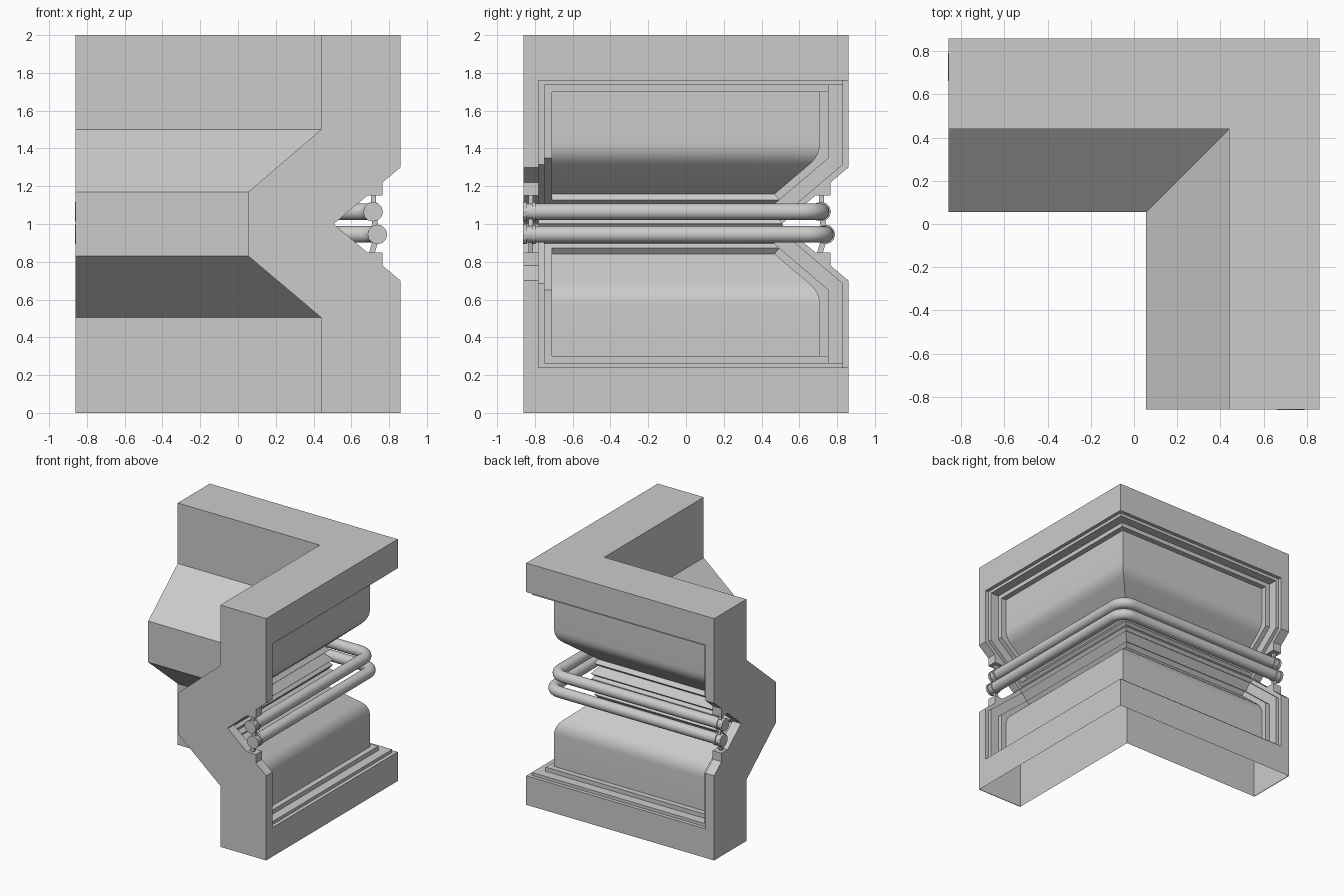
import bpy, bmesh, math
from mathutils import Vector

cube = bpy.data.objects.get("Cube")
if cube:
    bpy.data.objects.remove(cube, do_unlink=True)

grey = bpy.data.materials.new("light grey")
grey.use_nodes = True
grey.diffuse_color = (0.6, 0.6, 0.6, 1)
grey.node_tree.nodes["Principled BSDF"].inputs["Base Color"].default_value = (0.6, 0.6, 0.6, 1)


def finish(name, bm, smooth=False):
    bmesh.ops.recalc_face_normals(bm, faces=bm.faces)
    mesh = bpy.data.meshes.new(name)
    bm.to_mesh(mesh)
    bm.free()
    mesh.materials.append(grey)
    ob = bpy.data.objects.new(name, mesh)
    bpy.context.collection.objects.link(ob)
    if smooth:
        bpy.ops.object.select_all(action='DESELECT')
        ob.select_set(True)
        bpy.context.view_layer.objects.active = ob
        bpy.ops.object.shade_smooth_by_angle()
    return ob


def sweep(name, profile, end, closed=False, bend=None, mid=None):
    """Sweep a (depth, height) profile round the corner, mitred or bent."""
    stations = [lambda d: (-end, d)]
    if bend is None:
        stations.append(lambda d: (d, d))
    else:
        c = mid - bend
        for i in range(9):
            a = math.pi / 2 * (1 - i / 8)
            stations.append(lambda d, a=a: (c + (d - c) * math.cos(a), c + (d - c) * math.sin(a)))
    stations.append(lambda d: (d, -end))
    bm = bmesh.new()
    rows = [[bm.verts.new((*st(d), z)) for d, z in profile] for st in stations]
    n = len(profile)
    for r0, r1 in zip(rows, rows[1:]):
        for i in range(n if closed else n - 1):
            j = (i + 1) % n
            bm.faces.new((r0[i], r0[j], r1[j], r1[i]))
    if closed:
        bm.faces.new(rows[0])
        bm.faces.new(rows[-1])
    return finish(name, bm, True)


def end_prism(name, poly, t0, t1, smooth=False):
    """Extrude a (depth, height) polygon at the free end of both wings."""
    for wing in ("back", "left"):
        bm = bmesh.new()
        rows = [[bm.verts.new((-t, d, z) if wing == "back" else (d, -t, z)) for d, z in poly]
                for t in (t0, t1)]
        n = len(poly)
        for i in range(n):
            j = (i + 1) % n
            bm.faces.new((rows[0][i], rows[0][j], rows[1][j], rows[1][i]))
        bm.faces.new(rows[0])
        bm.faces.new(rows[1])
        finish(wing + "_" + name, bm, smooth)


def flip(points):
    return [(d, 2 - z) for d, z in points]


def disc(d, z, r, sides=20):
    return [(d + r * math.cos(math.tau * i / sides), z + r * math.sin(math.tau * i / sides))
            for i in range(sides)]


# Sloped recess geometry: apex of the outer V, slope direction and inward normal
apex = Vector((0.51, 1.003))
along = Vector((0.35, 0.297)).normalized()
inward = Vector((-along.y, along.x))


def slope(offset, run):
    return tuple(apex + inward * offset + along * run)


def bend_point(offset, depth):
    run = (depth - apex.x - inward.x * offset) / along.x
    return slope(offset, run)


# Three rim levels: depth, top height, slope offset, run along slope, end position
depths = (0.86, 0.83, 0.755, 0.71)
tops = (1.76, 1.735, 1.70)
offsets = (0, 0.03, 0.105, 0.145)
runs = (0, 0.03, 0.07)
ends = (0.78, 0.75, 0.71)

# Stepped recess profile with a rounded panel bend
steps = []
for k in range(3):
    steps += [(depths[k], tops[k]), (depths[k + 1], tops[k])]
corner = Vector(bend_point(offsets[3], depths[3]))
p0, p2 = corner + Vector((0, 0.07)), corner - along * 0.07
for i in range(7):
    u = i / 6
    steps.append(tuple(p0 * (1 - u) ** 2 + corner * 2 * u * (1 - u) + p2 * u * u))
for k in (2, 1, 0):
    steps += [slope(offsets[k + 1], runs[k]), slope(offsets[k], runs[k])]

# Wall shell, open underneath
inner = [(0.44, 0), (0.44, 0.505), (0.055, 0.83), (0.055, 1.17), (0.44, 1.5), (0.44, 2)]
sweep("wall_shell", inner + [(0.86, 2)] + steps + flip(steps)[::-1] + [(0.86, 0)], 0.855)

# End plates with the V notch and small jaw blocks
jaw = [(0.86, 1.3), (0.765, 1.22), (0.765, 1.15), (0.684, 1.15)]
notch = jaw + [tuple(apex)]
end_prism("end_plate", inner + [(0.86, 2)] + notch + flip(notch)[::-1] + [(0.86, 0)], 0.86, 0.855)

# Stepped end rims of the recesses
for k in range(3):
    rim = steps[2 * k:len(steps) - 2 * k]
    rim = rim + (jaw[::-1] if k == 0 else [bend_point(offsets[k], depths[k])])
    start = 0.855 if k == 0 else ends[k - 1]
    end_prism(f"upper_rim_{k + 1}", rim, start, ends[k])
    end_prism(f"lower_rim_{k + 1}", flip(rim), start, ends[k])

# Two pipes bent round the corner, with end caps and collars
for name, d, z in (("upper_pipe", 0.715, 1.065), ("lower_pipe", 0.738, 0.945)):
    sweep(name, disc(d, z, 0.044), 0.85, True, 0.1, d)
    end_prism(name + "_cap", disc(d, z, 0.052, 12), 0.862, 0.842)
    end_prism(name + "_collar", disc(d, z, 0.051), 0.815, 0.797, True)

# Thin struts holding the pipes between the jaws
end_prism("upper_strut", [(0.705, 1.16), (0.73, 1.16), (0.73, 1.09), (0.705, 1.09)], 0.835, 0.81)
end_prism("middle_strut", [(0.705, 1.04), (0.735, 1.04), (0.745, 0.97), (0.715, 0.97)], 0.835, 0.81)
end_prism("lower_strut", [(0.715, 0.92), (0.745, 0.92), (0.725, 0.85), (0.695, 0.85)], 0.835, 0.81)
